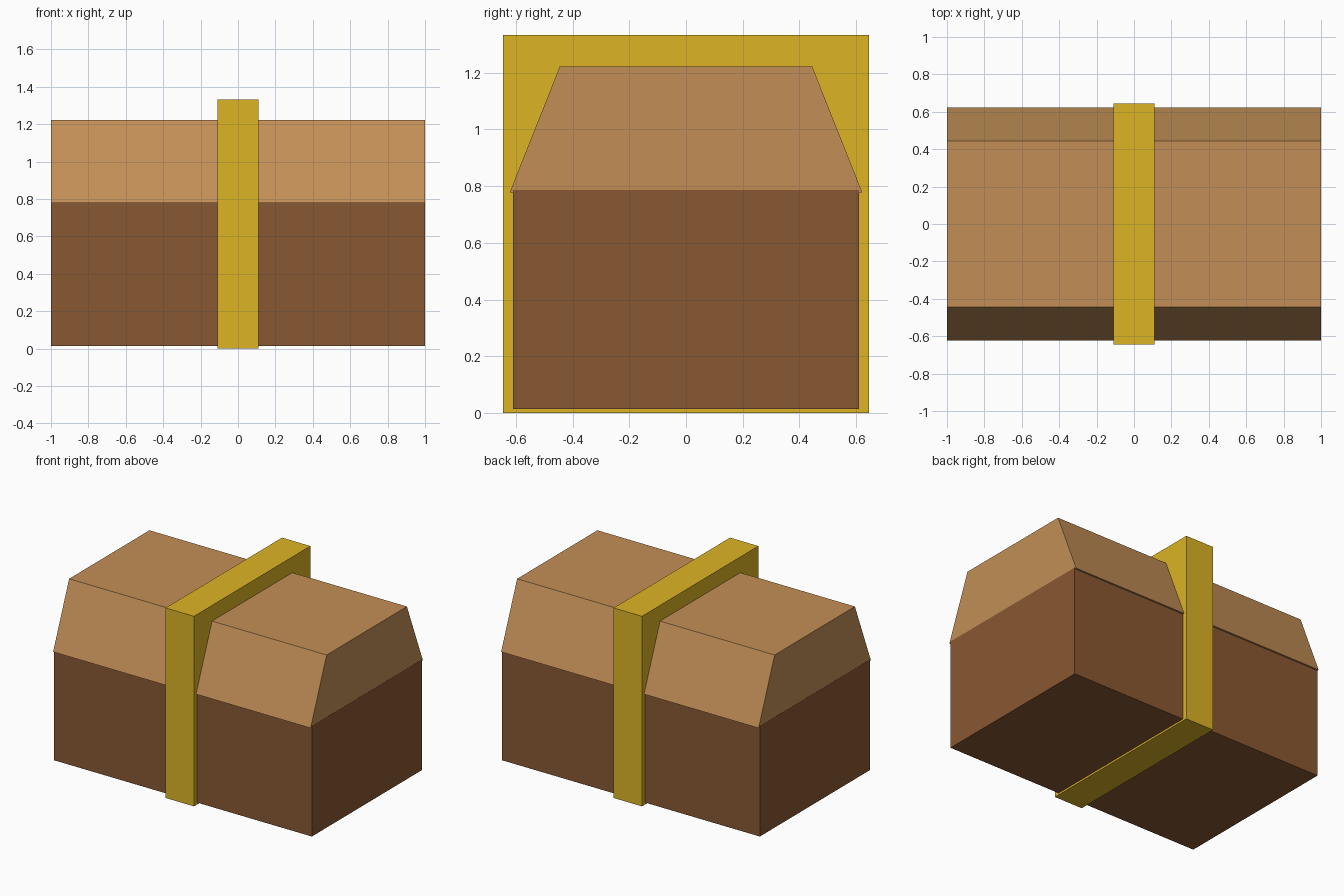
import bpy

if "Cube" in bpy.data.objects:
    bpy.data.objects.remove(bpy.data.objects["Cube"])


def srgb(hex_code):
    """Convert a hex colour to linear RGBA."""
    out = []
    for i in (0, 2, 4):
        c = int(hex_code[i:i + 2], 16) / 255
        out.append(c / 12.92 if c <= 0.04045 else ((c + 0.055) / 1.055) ** 2.4)
    return (*out, 1.0)


def material(name, hex_code):
    mat = bpy.data.materials.new(name)
    mat.diffuse_color = srgb(hex_code)
    mat.use_nodes = True
    mat.node_tree.nodes["Principled BSDF"].inputs["Base Color"].default_value = mat.diffuse_color
    return mat


def prism(name, half_x, z0, z1, y0, y1, mat):
    """Bar along x; half depth is y0 at the bottom and y1 at the top."""
    profile = [(-y0, z0), (y0, z0), (y1, z1), (-y1, z1)]
    verts = [(x, y, z) for x in (-half_x, half_x) for y, z in profile]
    faces = [(3, 2, 1, 0), (4, 5, 6, 7)]
    faces += [(i, (i + 1) % 4, (i + 1) % 4 + 4, i + 4) for i in range(4)]
    mesh = bpy.data.meshes.new(name)
    mesh.from_pydata(verts, [], faces)
    mesh.materials.append(mat)
    obj = bpy.data.objects.new(name, mesh)
    bpy.context.collection.objects.link(obj)
    return obj


dark_wood = material("dark_wood", "895832")
light_wood = material("light_wood", "C28F56")
gold = material("gold", "DCB425")

# Chest body
prism("chest_body", 1.0, 0.013, 0.787, 0.61, 0.61, dark_wood)
# Tapered lid, slightly overhanging the body at front and back
prism("lid", 0.999, 0.778, 1.223, 0.622, 0.445, light_wood)
# Gold band around the middle
prism("band", 0.11, 0.0, 1.333, 0.645, 0.645, gold)
